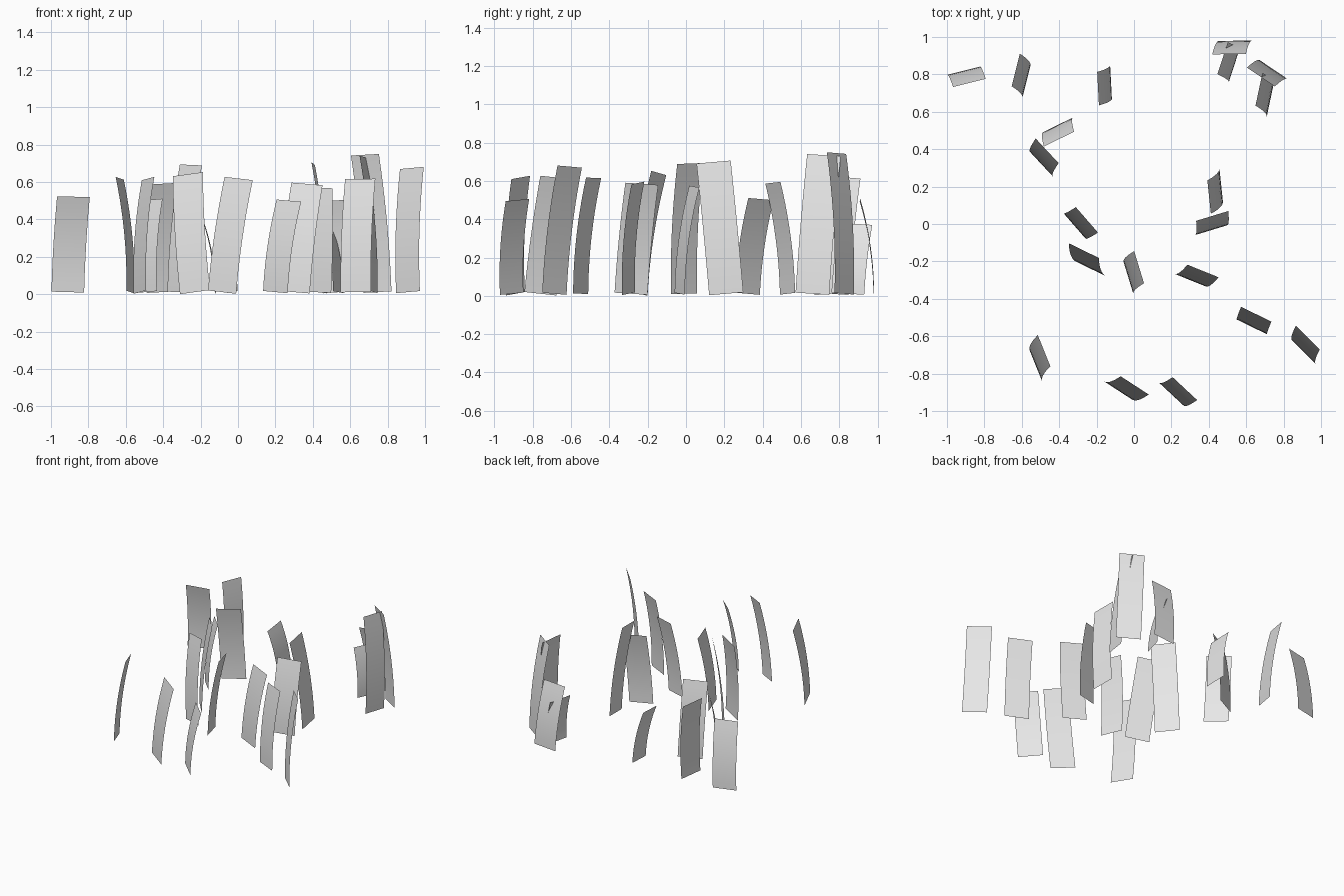
import bpy
import bmesh
from math import radians

cube = bpy.data.objects.get("Cube")
if cube:
    bpy.data.objects.remove(cube, do_unlink=True)

WIDTH, BEND, STEPS = 0.18, 0.071, 10

# Plain grey material
grey = bpy.data.materials.new("plain_grey")
grey.use_nodes = True
colour = (0.8, 0.8, 0.8, 1)
grey.diffuse_color = colour
grey.node_tree.nodes["Principled BSDF"].inputs["Base Color"].default_value = colour

# One blade of unit height, bending towards local +y
bm = bmesh.new()
rows = []
for i in range(STEPS + 1):
    t = i / STEPS
    rows.append([bm.verts.new((side * WIDTH / 2, BEND * t * t, t)) for side in (-1, 1)])
for low, high in zip(rows, rows[1:]):
    bm.faces.new((low[0], low[1], high[1], high[0])).smooth = True
blade_mesh = bpy.data.meshes.new("grass_blade")
bm.to_mesh(blade_mesh)
bm.free()
blade_mesh.materials.append(grey)


def blade(number, x, y, turn, height, sway):
    """Place a blade: turn and sway in degrees, sway tips it along its width."""
    obj = bpy.data.objects.new(f"grass_blade_{number}", blade_mesh)
    obj.location = (x, y, 0.011)
    obj.rotation_euler = (0, radians(sway), radians(turn))
    obj.scale.z = height
    bpy.context.collection.objects.link(obj)


# Scattered blades: x, y, turn, height, sway
layout = [
    (-.91, .82, 194, .51, -1.5),
    (-.575, .76, 76, .61, 4.5),
    (-.123, .76, 93, .4, -4.7),
    (-.407, .53, 206, .58, 2.8),
    (-.495, .32, -47, .495, -3.6),
    (-.318, -.01, -49, .68, 1.6),
    (-.23, -.24, -26, .635, -7),
    (-.03, -.287, -73, .575, -3.7),
    (.3, -.3, -22, .58, 4.5),
    (.466, .21, 96, .69, -4.9),
    (.412, -.033, 17, .56, 2.9),
    (.63, -.55, -26, .605, -.8),
    (.909, -.687, -45, .665, -3.6),
    (-.524, -.76, -68, .61, -5.7),
    (-.085, -.89, -33, .61, 5.6),
    (.2, -.91, -43, .49, 3.8),
    (.543, .98, 181, .49, 4.2),
    (.535, .845, 72, .365, 3.3),
    (.746, .826, 146, .735, 2.6),
    (.728, .66, 78, .725, 3.7),
]
for number, spec in enumerate(layout, 1):
    blade(number, *spec)
